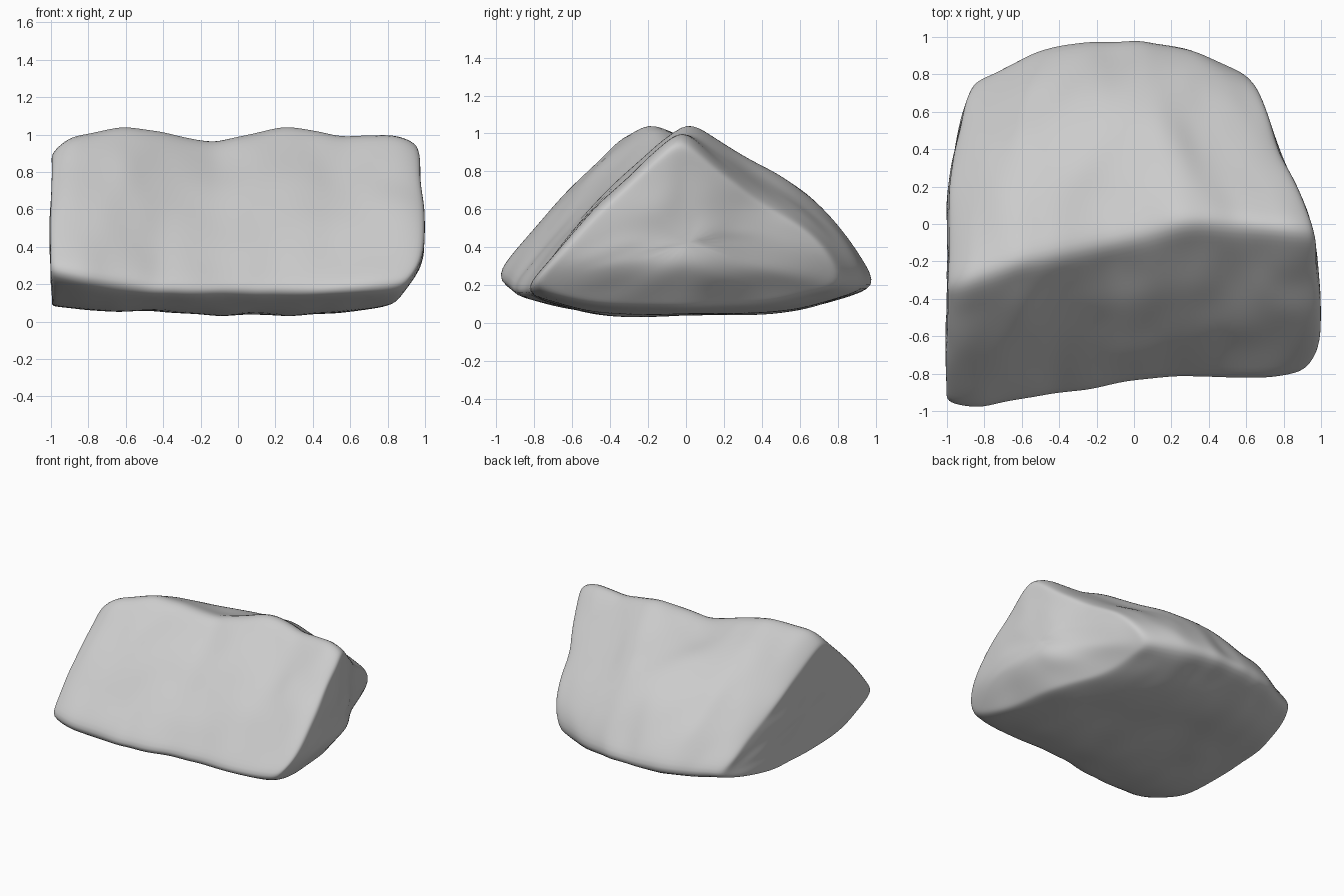
import bpy, bmesh, math
from mathutils import Vector, noise

cube = bpy.data.objects.get("Cube")
if cube:
    bpy.data.objects.remove(cube)


def interp(table, v):
    """Piecewise-linear lookup in a list of (key, value) pairs."""
    for (a, p), (b, q) in zip(table, table[1:]):
        if v <= b:
            t = max(0, (v - a) / (b - a))
            return p + (q - p) * t
    return table[-1][1]


# How the block changes from its right end to its left end
FRONT_Y = [(-1, -1), (-.8, -1.03), (-.4, -.95), (.2, -.88), (.75, -.88), (1, -.84)]
FRONT_Z = [(-1, .26), (-.75, .2), (-.4, .15), (.5, .14), (1, .18)]
RIDGE_Y = [(-1, -.33), (-.6, -.2), (-.1, -.1), (.35, .02), (1, -.03)]
RIDGE_Z = [(-1, .93), (-.9, 1.02), (-.6, 1.08), (-.3, 1.02), (-.1, .98), (.1, 1.04),
           (.3, 1.08), (.6, 1.02), (.88, 1.04), (1, .98)]
BACK_Y = [(-1, .82), (-.6, .97), (-.2, 1.035), (.2, 1.035), (.6, .98), (1, .85)]
BOTTOM_Z = [(-1, .06), (-.4, .04), (.5, .02), (.8, .04), (1, .07)]
BULGE = [(-1, .07), (-.5, .13), (-.1, .17), (.3, .12), (1, .1)]
BULGE_BIAS = [(-1, 1.2), (-.1, 1.15), (.4, 1.5), (1, 3)]

# Outlines of the two end faces, seen from above: (y, x)
END_LOW = [(-1, -1.01), (.1, -1), (.3, -.99), (.5, -.94), (.7, -.9), (.87, -.79)]
END_HIGH = [(-.85, .97), (-.55, 1), (-.1, .97), (.1, .91), (.4, .76), (.83, .64)]


def section(u):
    """Closed outline in y and z: front slope, back slope, underside."""
    front = Vector((interp(FRONT_Y, u), interp(FRONT_Z, u)))
    ridge = Vector((interp(RIDGE_Y, u), interp(RIDGE_Z, u)))
    back = Vector((interp(BACK_Y, u), .18))
    low, bulge, bias = interp(BOTTOM_Z, u), interp(BULGE, u), interp(BULGE_BIAS, u)
    pts = []
    for i in range(8):
        t = i / 8
        pts.append(front.lerp(ridge, t) + Vector((0, .04 * math.sin(math.pi * t))))
    for i in range(9):
        t = i / 9
        pts.append(ridge.lerp(back, t) + Vector((.3, 1)) * bulge * math.sin(math.pi * t ** bias))
    for i in range(10):
        t = i / 10
        p = back.lerp(front, t)
        sag = min(1, t / .25, (1 - t) / .24)
        p.y += (low + .03 * (1 - t) - p.y) * sag
        pts.append(p)
    return pts


def place(u, p):
    """Set a section point between the ends; the left end is undercut at its foot."""
    high = interp(END_HIGH, p.x) - .85 * max(0, .28 - p.y)
    x = interp(END_LOW, p.x) * (1 - u) / 2 + high * (1 + u) / 2
    return Vector((x, p.x, p.y))


def end_rings(u):
    """Shrinking outlines that close an end face."""
    pts = section(u)
    mid = sum(pts, Vector((0, 0))) / len(pts)
    return [[place(u, mid.lerp(p, s)) for p in pts] for s in (.15, .35, .55, .75, .93)]


# Loft the stone from end to end
steps = 20
rings = end_rings(-1)
rings += [[place(u, p) for p in section(u)] for u in (-1 + 2 * i / steps for i in range(steps + 1))]
rings += end_rings(1)[::-1]

bm = bmesh.new()
loops = [[bm.verts.new(p) for p in ring] for ring in rings]
count = len(loops[0])
for a, b in zip(loops, loops[1:]):
    for i in range(count):
        j = (i + 1) % count
        bm.faces.new((a[i], a[j], b[j], b[i]))
bm.faces.new(loops[0])
bm.faces.new(loops[-1])
bmesh.ops.recalc_face_normals(bm, faces=bm.faces)

# Weathering: soften a little, then push the surface in and out
bmesh.ops.smooth_vert(bm, verts=bm.verts, factor=.15, use_axis_x=True, use_axis_y=True, use_axis_z=True)
bm.normal_update()
moves = []
for v in bm.verts:
    broad = noise.noise(v.co * 2.6 + Vector((3, 1, 7)))
    fine = noise.noise(v.co * 6 + Vector((5, 2, 4)))
    moves.append(v.normal * (.018 * broad + .018 * fine))
for v, m in zip(bm.verts, moves):
    v.co += m

mesh = bpy.data.meshes.new("rock")
bm.to_mesh(mesh)
bm.free()
rock = bpy.data.objects.new("rock", mesh)
bpy.context.collection.objects.link(rock)

# Stone colour
stone = bpy.data.materials.new("stone grey")
stone.use_nodes = True
colour = (.6, .6, .6, 1)
stone.diffuse_color = colour
stone.node_tree.nodes["Principled BSDF"].inputs["Base Color"].default_value = colour
mesh.materials.append(stone)

mesh.polygons.foreach_set("use_smooth", [True] * len(mesh.polygons))
sub = rock.modifiers.new("rounding", 'SUBSURF')
sub.levels = sub.render_levels = 2
